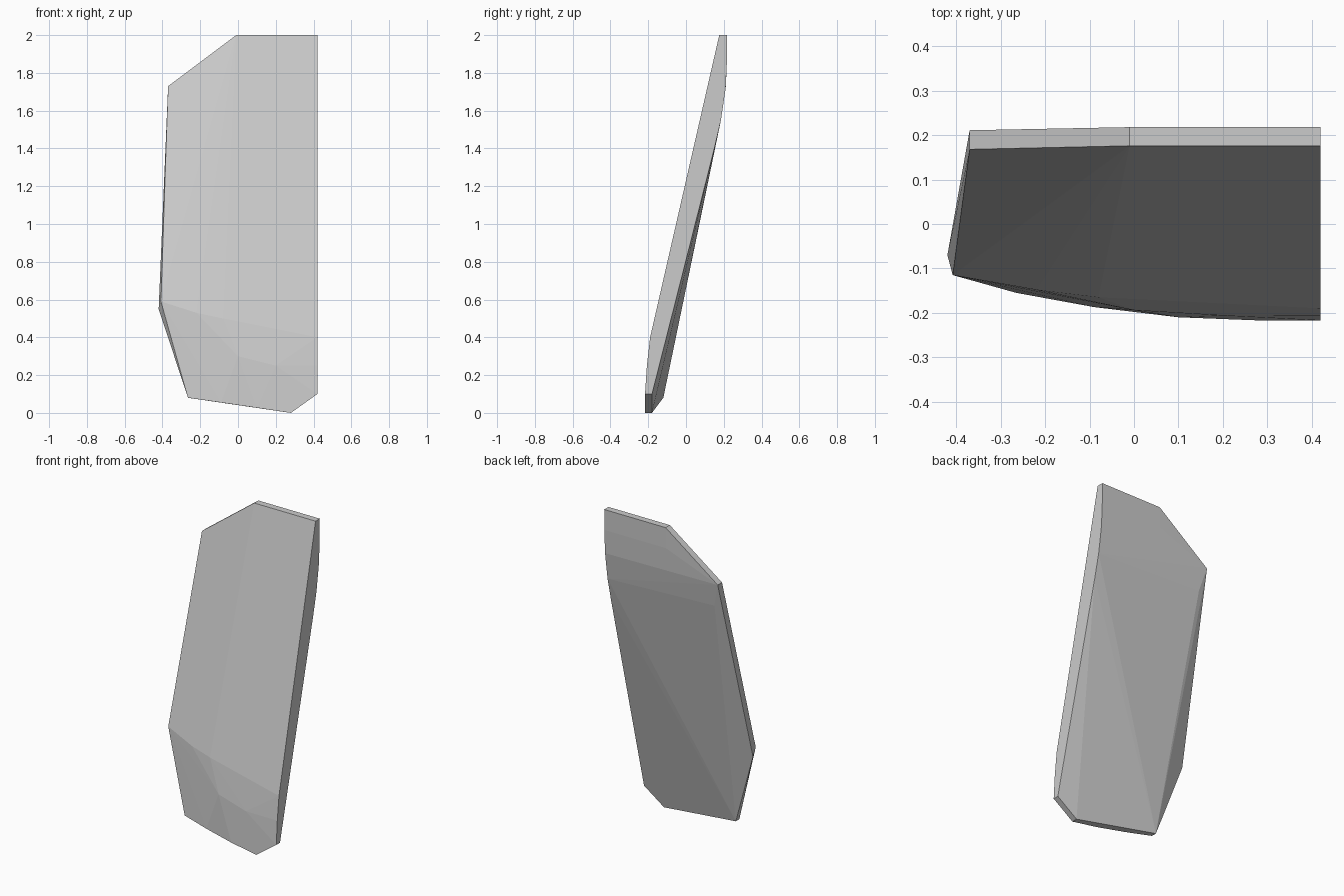
import bpy
import bmesh
from mathutils import Vector

default_cube = bpy.data.objects.get("Cube")
if default_cube:
    bpy.data.objects.remove(default_cube, do_unlink=True)

SIDE = 0.42      # straight edge of the panel
SHOULDER = -0.01  # where the top edge starts to slope down
TOP = 2.0


def make_material(name, colour):
    material = bpy.data.materials.new(name)
    material.use_nodes = True
    material.diffuse_color = colour
    material.node_tree.nodes["Principled BSDF"].inputs["Base Color"].default_value = colour
    return material


def extrude_profile(profile, start, end):
    """Sweep a (y, z) profile straight across from one x to another."""
    return [(x, y, z) for x in (start, end) for y, z in profile]


def build_shell(name, points, material):
    """Wrap a tight faceted shell round the outline points."""
    mesh = bpy.data.meshes.new(name)
    bm = bmesh.new()
    for point in points:
        bm.verts.new(Vector(point))
    result = bmesh.ops.convex_hull(bm, input=bm.verts[:])
    loose = [v for v in bm.verts if not v.link_faces]
    bmesh.ops.delete(bm, geom=loose, context="VERTS")
    bmesh.ops.recalc_face_normals(bm, faces=bm.faces[:])
    bm.to_mesh(mesh)
    bm.free()
    mesh.materials.append(material)
    shell = bpy.data.objects.new(name, mesh)
    bpy.context.collection.objects.link(shell)
    return shell


# Top edge, with the upright back band under it
points = extrude_profile([(0.176, TOP), (0.218, TOP), (0.217, 1.87)], SHOULDER, SIDE)

# Straight side: curved toe at the front, curved top at the back
points += [(SIDE, y, z) for y, z in (
    (-0.19, 0.4), (-0.207, 0.25), (-0.217, 0.1), (-0.18, 0.1),
    (0.15, 1.4), (0.185, 1.55), (0.21, 1.72))]

# Lower lip, sweeping backwards towards the outer corner
points += [(0.28, -0.217, 0), (0.1, -0.21, 0.027),
           (-0.09, -0.187, 0.055), (-0.265, -0.155, 0.08)]
points += [(0.28, -0.18, 0), (-0.265, -0.12, 0.08)]

# Outer edge: upper corner and widest point
points += [(-0.37, 0.168, 1.73), (-0.37, 0.211, 1.73), (-0.33, 0.187, 1.58),
           (-0.408, -0.115, 0.59), (-0.42, -0.07, 0.55)]

# Rounded front bulge between the flat front and the lower lip
points += [(-0.22, -0.148, 0.53), (-0.08, -0.165, 0.5),
           (0, -0.194, 0.3), (0.2, -0.206, 0.25)]

grey = make_material("plain grey", (0.6, 0.6, 0.6, 1))
build_shell("curved_panel", points, grey)
